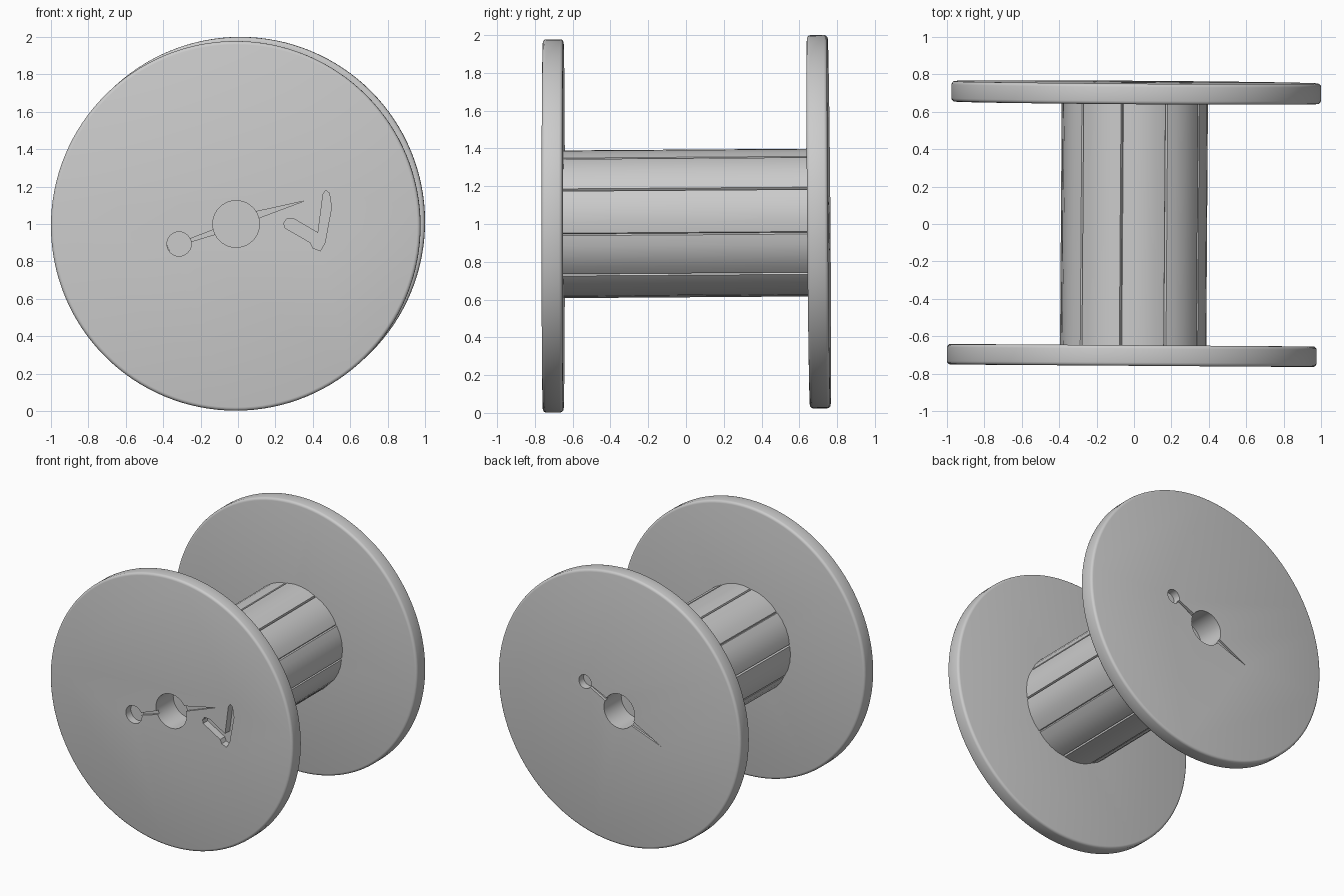
import bpy, bmesh, math
from math import cos, sin, radians, pi

cube = bpy.data.objects.get("Cube")
if cube:
    bpy.data.objects.remove(cube, do_unlink=True)

grey = bpy.data.materials.new("plain grey")
grey.use_nodes = True
colour = (0.6, 0.6, 0.6, 1)
grey.diffuse_color = colour
grey.node_tree.nodes["Principled BSDF"].inputs["Base Color"].default_value = colour


def circle(x, z, r, n):
    return [(x + r * cos(2 * pi * i / n), z + r * sin(2 * pi * i / n)) for i in range(n)]


def prism(name, outline, y0, y1, bevel=0):
    """Solid made by running an x-z outline along y."""
    bm = bmesh.new()
    face = bm.faces.new([bm.verts.new((x, y0, z)) for x, z in outline])
    made = bmesh.ops.extrude_face_region(bm, geom=[face])["geom"]
    for v in made:
        if isinstance(v, bmesh.types.BMVert):
            v.co.y = y1
    bmesh.ops.recalc_face_normals(bm, faces=bm.faces)
    if bevel:
        rims = [e for e in bm.edges if abs(e.verts[0].co.y - e.verts[1].co.y) < 1e-6]
        bmesh.ops.bevel(bm, geom=rims, offset=bevel, segments=3, profile=0.5, affect='EDGES')
    mesh = bpy.data.meshes.new(name)
    bm.to_mesh(mesh)
    bm.free()
    mesh.materials.append(grey)
    ob = bpy.data.objects.new(name, mesh)
    bpy.context.collection.objects.link(ob)
    return ob


def activate(ob):
    bpy.ops.object.select_all(action='DESELECT')
    ob.select_set(True)
    bpy.context.view_layer.objects.active = ob


def carve(targets, outline, side, depth):
    """Sink an outline into the outer face on one side (-1 front, 1 back)."""
    cutter = prism("cutter", outline, side * 0.85, side * (0.757 - depth))
    cutter.hide_render = True
    for ob in targets:
        activate(ob)
        mod = ob.modifiers.new("carve", 'BOOLEAN')
        mod.operation = 'DIFFERENCE'
        mod.solver = 'EXACT'
        mod.object = cutter
        bpy.ops.object.modifier_apply(modifier=mod.name)
    bpy.data.objects.remove(cutter, do_unlink=True)


def flange(name, side, tilt_x, tilt_z):
    ob = prism(name, circle(0, 0, 0.988, 128), -0.055, 0.055, 0.018)
    ob.location = (side * 0.012, side * 0.703, 1.001 + side * 0.011)
    ob.rotation_euler = (tilt_x, 0, tilt_z)
    activate(ob)
    bpy.ops.object.transform_apply(location=True, rotation=True, scale=True)
    return ob


# Barrel of ten planks with narrow grooves between them
outline = []
for k in range(10):
    start = -8 + 36 * k
    for offset, r in ((0, 0.374), (1, 0.387), (9, 0.391), (18, 0.392), (27, 0.391), (35, 0.387)):
        a = radians(start + offset)
        outline.append((r * cos(a), 1.003 + r * sin(a)))
barrel = prism("barrel", outline, -0.7, 0.7)
for v in barrel.data.vertices:
    v.co.x += 0.007 * v.co.y
    v.co.z += 0.007 * v.co.y

# Slightly warped end flanges
front = flange("front_flange", -1, 0, -0.007)
back = flange("back_flange", 1, 0.008, -0.007)

# Axle hole, drive hole and thin cracks on both ends
for side, flange_ob, hx, hz in ((-1, front, -0.315, 0.893), (1, back, 0.29, 1.14)):
    cx, cz = -0.01 if side < 0 else 0.01, 1.0
    ux, uz = hx - cx, hz - cz
    n = math.hypot(ux, uz)
    ux, uz = ux / n, uz / n

    def along(d, w):
        return (cx + ux * d - uz * w, cz + uz * d + ux * w)

    carve([flange_ob], [along(0.1, -0.012), along(0.1, 0.016), along(0.29, 0.008), along(0.29, -0.006)], side, 0.02)
    carve([flange_ob], [along(-0.1, -0.03), along(-0.1, 0.01), along(-0.38, 0.004)], side, 0.012)
    carve([flange_ob, barrel], circle(cx, cz, 0.125, 40), side, 0.2)
    carve([flange_ob], circle(hx, hz, 0.065 if side < 0 else 0.05, 24), side, 0.07)

# Bent shallow slot on the front
slot = [(0.47, 1.18), (0.488, 1.165), (0.5, 1.09), (0.465, 0.9), (0.44, 0.856), (0.4, 0.872),
        (0.388, 0.9), (0.25, 0.98), (0.245, 1.005), (0.26, 1.027), (0.3, 1.027),
        (0.428, 0.952), (0.455, 1.16)]
carve([front], slot, -1, 0.05)

# Soft shading with crisp edges
for ob in (barrel, front, back):
    activate(ob)
    bpy.ops.object.shade_smooth_by_angle(angle=radians(35))
